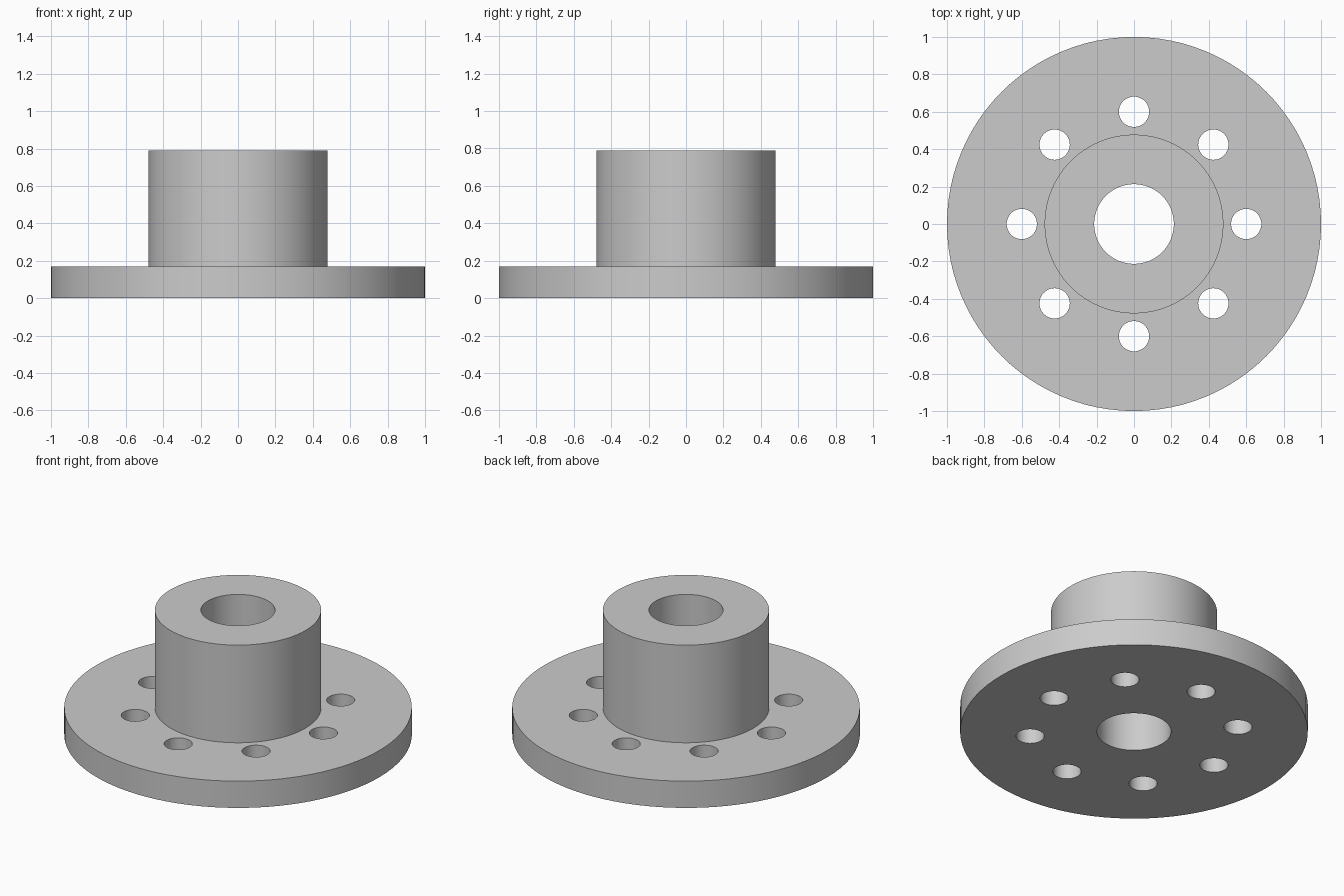
import bpy
import bmesh
from math import cos, sin, pi, radians
from mathutils import Matrix, Vector

cube = bpy.data.objects.get("Cube")
if cube:
    bpy.data.objects.remove(cube, do_unlink=True)

# Sizes
FLANGE_R, FLANGE_H = 1.0, 0.17
HUB_R, HUB_H = 0.478, 0.79
BORE_R = 0.213
BOLT_R, BOLT_CIRCLE, BOLTS = 0.081, 0.6, 8
SEGMENTS = 96

# Plain grey metal
COLOUR = (0.6, 0.6, 0.6, 1)
metal = bpy.data.materials.new("grey metal")
metal.use_nodes = True
metal.diffuse_color = COLOUR
metal.node_tree.nodes["Principled BSDF"].inputs["Base Color"].default_value = COLOUR


def make_object(name, bm):
    bmesh.ops.recalc_face_normals(bm, faces=bm.faces)
    mesh = bpy.data.meshes.new(name)
    bm.to_mesh(mesh)
    bm.free()
    mesh.materials.append(metal)
    obj = bpy.data.objects.new(name, mesh)
    bpy.context.collection.objects.link(obj)
    return obj


# Flange, hub and bore turned from one closed profile
profile = [(BORE_R, 0), (FLANGE_R, 0), (FLANGE_R, FLANGE_H),
           (HUB_R, FLANGE_H), (HUB_R, HUB_H), (BORE_R, HUB_H)]
bm = bmesh.new()
points = [bm.verts.new((r, 0, z)) for r, z in profile]
edges = [bm.edges.new((points[i - 1], points[i])) for i in range(len(points))]
bmesh.ops.spin(bm, geom=points + edges, cent=(0, 0, 0), axis=(0, 0, 1),
               angle=2 * pi, steps=SEGMENTS, use_merge=True)
bmesh.ops.remove_doubles(bm, verts=bm.verts, dist=1e-5)
body = make_object("flanged_hub", bm)

# Ring of bolt hole cutters
bm = bmesh.new()
for i in range(BOLTS):
    a = 2 * pi * i / BOLTS
    place = Vector((BOLT_CIRCLE * cos(a), BOLT_CIRCLE * sin(a), FLANGE_H / 2))
    bmesh.ops.create_cone(bm, cap_ends=True, segments=48, radius1=BOLT_R,
                          radius2=BOLT_R, depth=FLANGE_H * 2,
                          matrix=Matrix.Translation(place))
cutter = make_object("bolt_hole_cutter", bm)
cutter.hide_render = True

# Cut the holes through the flange
cut = body.modifiers.new("bolt_holes", "BOOLEAN")
cut.operation = "DIFFERENCE"
cut.solver = "EXACT"
cut.object = cutter
bpy.ops.object.select_all(action="DESELECT")
body.select_set(True)
bpy.context.view_layer.objects.active = body
bpy.ops.object.modifier_apply(modifier=cut.name)
bpy.data.objects.remove(cutter, do_unlink=True)

# Smooth round walls, crisp rims
bpy.ops.object.shade_smooth_by_angle(angle=radians(30))
